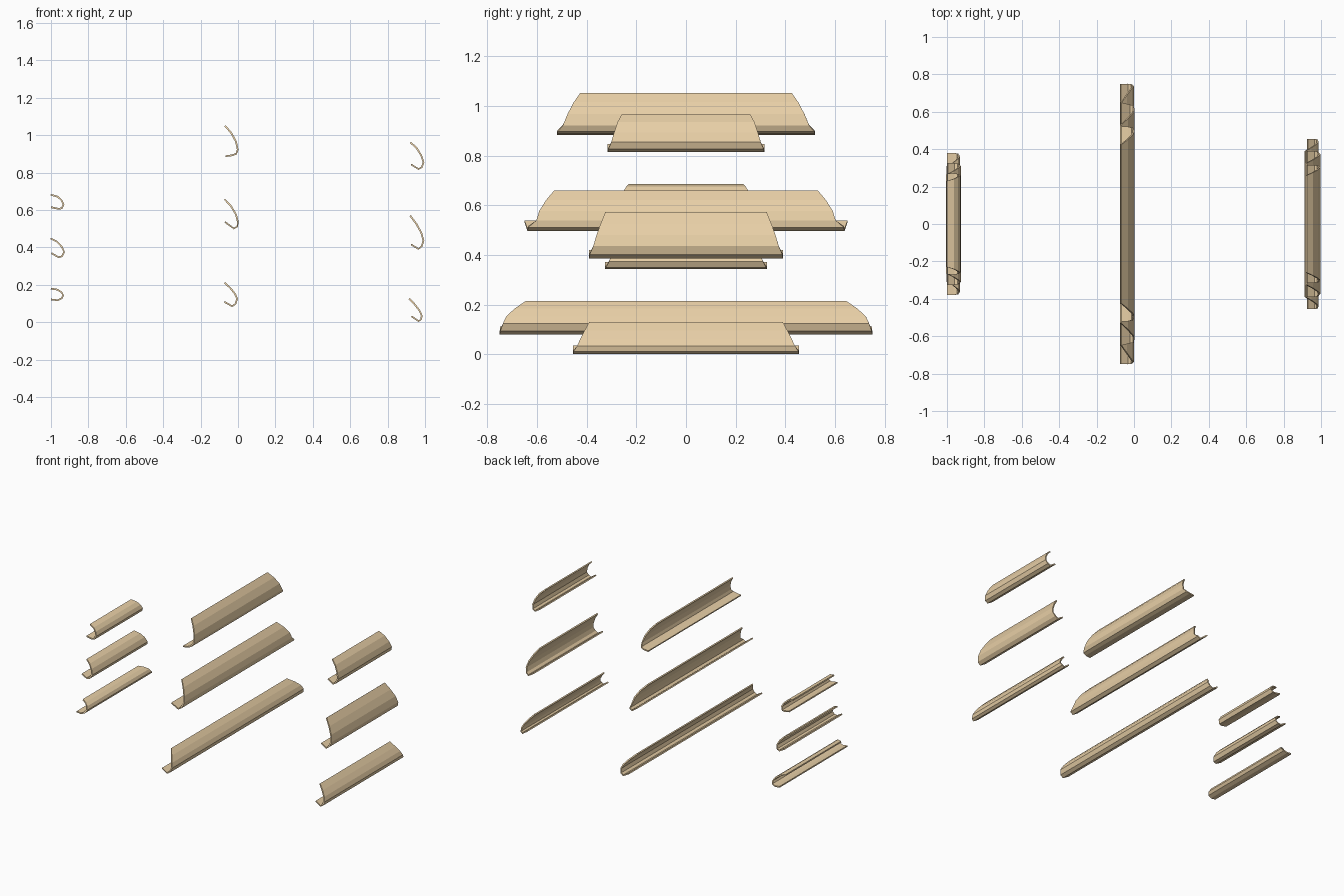
import bpy

mat = bpy.data.materials.new("tan")
mat.diffuse_color = (0.80, 0.62, 0.38, 1)

# How far each profile point reaches from the short top edge to the long lip
REACH = (0, 0.28, 0.54, 0.74, 0.95, 1, 1)


def shell(name, x0, top, lip, profile, reach=REACH):
    """Thin curved shell: profile of (x, z) from top edge to lower lip,
    with ends flaring from half-length top to half-length lip."""
    verts, faces = [], []
    for (x, z), f in zip(profile, reach):
        h = top + (lip - top) * f
        verts += [(x0 + x, -h, z), (x0 + x, h, z)]
    for i in range(len(profile) - 1):
        a = 2 * i
        faces.append((a, a + 2, a + 3, a + 1))
    me = bpy.data.meshes.new(name)
    me.from_pydata(verts, [], faces)
    me.materials.append(mat)
    ob = bpy.data.objects.new(name, me)
    bpy.context.collection.objects.link(ob)
    m = ob.modifiers.new("thickness", "SOLIDIFY")
    m.thickness = 0.009
    m.offset = -1
    return ob


# Centre column, long shells
shell("centre_shell_low", 0, 0.645, 0.75,
      [(-.069, .215), (-.037, .185), (-.012, .153), (0, .125), (-.01, .095), (-.032, .081), (-.075, .105)],
      (0, .42, .75, .87, .97, 1, .98))
shell("centre_shell_mid", 0, 0.53, 0.65,
      [(-.068, .66), (-.033, .622), (-.007, .578), (.003, .54), (0, .51), (-.022, .496), (-.072, .532)],
      (0, .27, .5, .6, .88, .9, 1))
shell("centre_shell_high", 0, 0.425, 0.52,
      [(-.066, 1.053), (-.033, 1.015), (-.007, .968), (.003, .922), (-.007, .897), (-.03, .888), (-.066, .883)])

# Right column, medium shells
shell("right_shell_low", 1, 0.39, 0.455,
      [(-.082, .13), (-.05, .096), (-.025, .063), (-.013, .035), (-.018, .012), (-.035, .001), (-.075, .028)])
shell("right_shell_mid", 1, 0.325, 0.39,
      [(-.076, .573), (-.042, .527), (-.016, .48), (-.004, .436), (-.014, .404), (-.035, .387), (-.077, .412)])
shell("right_shell_high", 1, 0.26, 0.315,
      [(-.076, .965), (-.042, .935), (-.016, .893), (-.004, .855), (-.014, .826), (-.035, .814), (-.077, .84)])

# Left column, small shells
shell("left_shell_low", -1, 0.31, 0.38,
      [(0, .184), (.036, .178), (.06, .163), (.07, .143), (.06, .124), (.036, .113), (0, .117)])
shell("left_shell_mid", -1, 0.265, 0.325,
      [(0, .452), (.035, .434), (.06, .408), (.075, .375), (.062, .349), (.04, .343), (0, .365)])
shell("left_shell_high", -1, 0.23, 0.27,
      [(0, .686), (.038, .675), (.06, .655), (.072, .63), (.06, .605), (.04, .602), (0, .61)])
